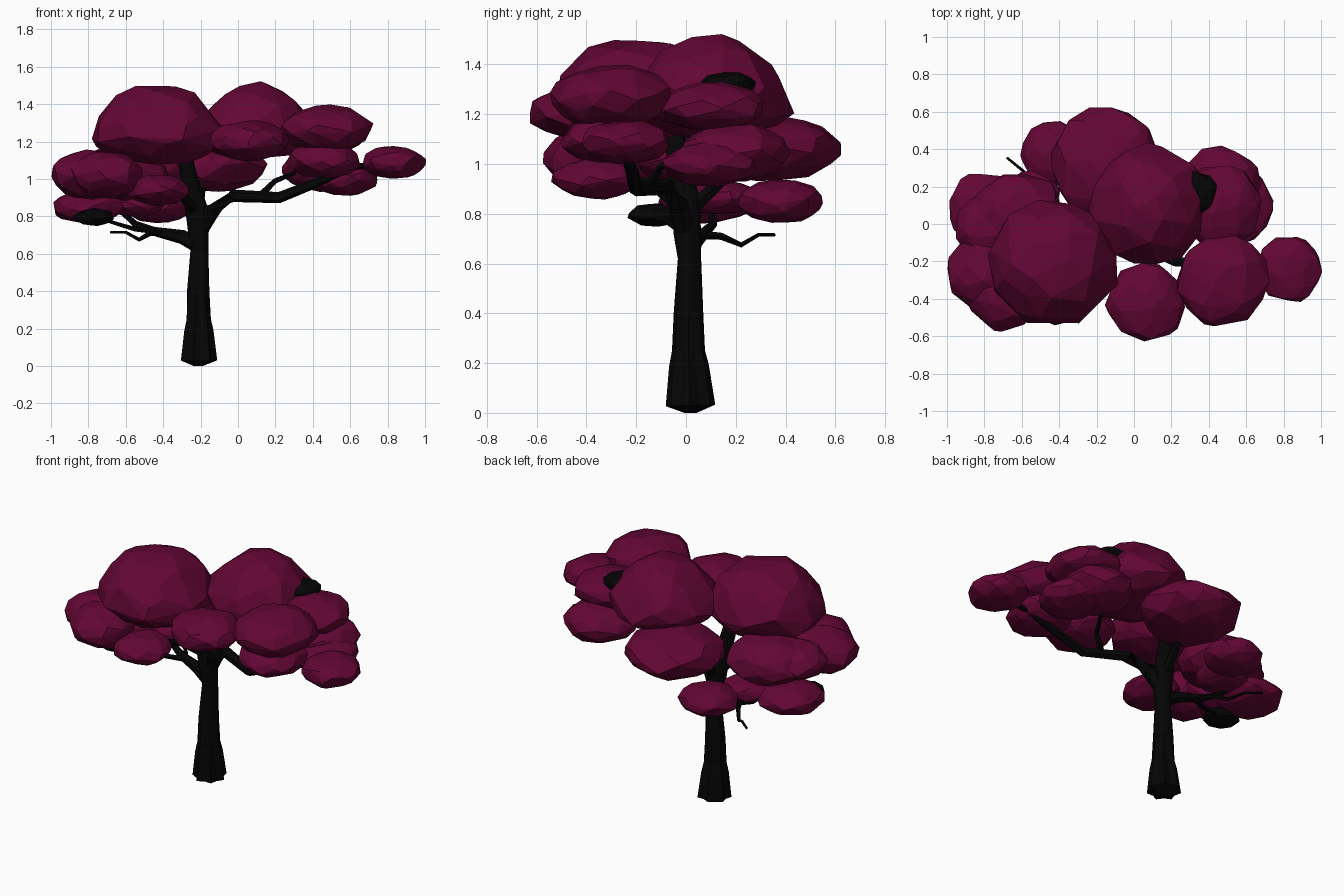
import bpy, bmesh, math, random
from mathutils import Vector

if "Cube" in bpy.data.objects:
    bpy.data.objects.remove(bpy.data.objects["Cube"])

random.seed(4)


def material(name, rgb):
    m = bpy.data.materials.new(name)
    m.diffuse_color = (*rgb, 1)
    m.use_nodes = True
    m.node_tree.nodes["Principled BSDF"].inputs["Base Color"].default_value = m.diffuse_color
    return m


LEAF = material("plum leaves", (0.125, 0.002, 0.035))
BARK = material("black bark", (0.0015, 0.0015, 0.0015))


def finish(name, bm, mat):
    bmesh.ops.recalc_face_normals(bm, faces=bm.faces)
    me = bpy.data.meshes.new(name)
    bm.to_mesh(me)
    bm.free()
    me.materials.append(mat)
    ob = bpy.data.objects.new(name, me)
    bpy.context.collection.objects.link(ob)


def clump(name, centre, radii, mat=LEAF, n=60, up=1.0):
    """Irregular faceted ellipsoid: hull of jittered, evenly spread points.
    up > 1 stretches the upper half into a dome."""
    bm = bmesh.new()
    spin = random.uniform(0, 6.28)
    for i in range(n):
        z = 1 - 2 * (i + 0.5) / n + random.uniform(-0.06, 0.06)
        z = max(-0.98, min(0.98, z))
        a = spin + i * 2.39996 + random.uniform(-0.25, 0.25)
        r = math.sqrt(1 - z * z)
        k = random.uniform(0.94, 1.04)
        if z > 0:
            r *= 1 - (up - 1) * 0.16 * z
            z *= up
        bm.verts.new([c + s * k * d for c, s, d in
                      zip(centre, radii, (r * math.cos(a), r * math.sin(a), z))])
    bmesh.ops.convex_hull(bm, input=bm.verts)
    loose = [v for v in bm.verts if not v.link_faces]
    bmesh.ops.delete(bm, geom=loose, context='VERTS')
    finish(name, bm, mat)


def limb(name, pts, sides=6, flutes=None):
    """Tapered faceted tube through (x, y, z, radius) points."""
    bm = bmesh.new()
    ps = [Vector(p[:3]) for p in pts]
    rings = []
    for i, p in enumerate(ps):
        t = (ps[min(i + 1, len(ps) - 1)] - ps[max(i - 1, 0)]).normalized()
        ref = Vector((1, 0, 0)) if abs(t.x) < 0.7 else Vector((0, 0, 1))
        v = t.cross(ref).normalized()
        u = v.cross(t)
        f = flutes[i] if flutes else 0
        ring = []
        for j in range(sides):
            a = 2 * math.pi * j / sides
            r = pts[i][3] * (1 - f * (j % 2))
            ring.append(bm.verts.new(p + (u * math.cos(a) + v * math.sin(a)) * r))
        rings.append(ring)
    for a, b in zip(rings, rings[1:]):
        for j in range(sides):
            k = (j + 1) % sides
            bm.faces.new((a[j], a[k], b[k], b[j]))
    bm.faces.new(rings[0])
    bm.faces.new(rings[-1])
    finish(name, bm, BARK)


# Trunk with fluted root flare and leader
limb("trunk", [(-.213, .018, 0, .025), (-.213, .018, .03, .102), (-.213, .012, .19, .082),
               (-.213, .01, .25, .068), (-.214, .01, .4, .061), (-.207, .014, .62, .048),
               (-.212, .005, .72, .056), (-.225, 0, .85, .06), (-.26, -.03, 1.0, .046),
               (-.29, -.05, 1.14, .04)], 14,
     [0, .2, .2, .1, .04, .02, .02, .02, .02, .02])

# Branches
limb("right_branch", [(-.215, .01, .7, .04), (-.14, -.03, .83, .045), (-.03, -.08, .91, .034),
                      (.22, -.2, .9, .03), (.42, -.22, .98, .026), (.6, -.25, 1.06, .018),
                      (.8, -.25, 1.09, .012)])
limb("left_branch", [(-.2, .01, .64, .045), (-.3, .03, .69, .038), (-.45, .07, .72, .024),
                     (-.55, .11, .76, .017), (-.64, .1, .84, .013), (-.7, .08, .87, .01)])
limb("left_twig", [(-.43, .07, .715, .018), (-.47, .14, .71, .015), (-.53, .22, .675, .011),
                   (-.6, .29, .715, .008), (-.68, .355, .715, .007)], 5)
limb("left_front_twig", [(-.4, .05, .715, .018), (-.55, -.02, .73, .013),
                         (-.68, -.08, .77, .01), (-.77, -.12, .8, .008)], 5)
limb("front_branch", [(-.22, 0, .82, .035), (-.31, -.14, .92, .024), (-.42, -.3, .95, .014)])
limb("back_branch", [(-.22, .02, .82, .035), (-.2, .14, .93, .025), (-.17, .24, 1.0, .015)])
limb("right_back_twig", [(.12, -.15, .91, .02), (.2, -.1, .99, .015), (.32, .1, 1.04, .01)], 5)

# Foliage clumps: name, centre, radii, dome stretch
for name, c, r, up in [
    ("leaves_top_left", (-.43, -.2, 1.235), (.365, .345, .165), 1.72),
    ("leaves_top_centre", (.085, .1, 1.24), (.325, .335, .14), 2.0),
    ("leaves_back", (-.15, .33, 1.065), (.3, .31, .135), 1),
    ("leaves_back_left_low", (-.43, .38, .85), (.18, .18, .09), 1),
    ("leaves_left_front_outer", (-.79, -.25, 1.025), (.215, .21, .135), 1),
    ("leaves_left_front_inner", (-.7, -.37, 1.02), (.2, .205, .13), 1),
    ("leaves_left_low", (-.8, .08, .85), (.2, .2, .09), 1),
    ("leaves_left_inner_low", (-.55, .14, .865), (.16, .16, .07), 1),
    ("leaves_left_middle", (-.62, .04, 1.03), (.26, .24, .145), 1),
    ("leaves_left_outer", (-.77, -.02, 1.04), (.19, .18, .11), 1),
    ("leaves_front_left_low", (-.43, -.36, .94), (.17, .18, .085), 1),
    ("leaves_front_centre", (.065, -.415, 1.205), (.215, .22, .11), 1),
    ("leaves_right_front", (.475, -.3, 1.27), (.25, .25, .13), 1),
    ("leaves_right_front_low", (.46, -.3, 1.1), (.2, .21, .1), 1),
    ("leaves_right_back", (.46, .2, 1.05), (.22, .225, .12), 1),
    ("leaves_right_back_low", (.56, .1, 1.0), (.19, .2, .09), 1),
    ("leaves_right_back_upper", (.46, .1, 1.23), (.23, .23, .1), 1),
    ("leaves_far_right", (.83, -.24, 1.09), (.175, .185, .09), 1),
]:
    clump(name, c, r, up=up)

# Dark clumps
clump("dark_clump_low", (-.77, -.125, .795), (.11, .11, .048), BARK, 40)
clump("dark_clump_top", (.335, .17, 1.32), (.11, .12, .05), BARK, 40)
